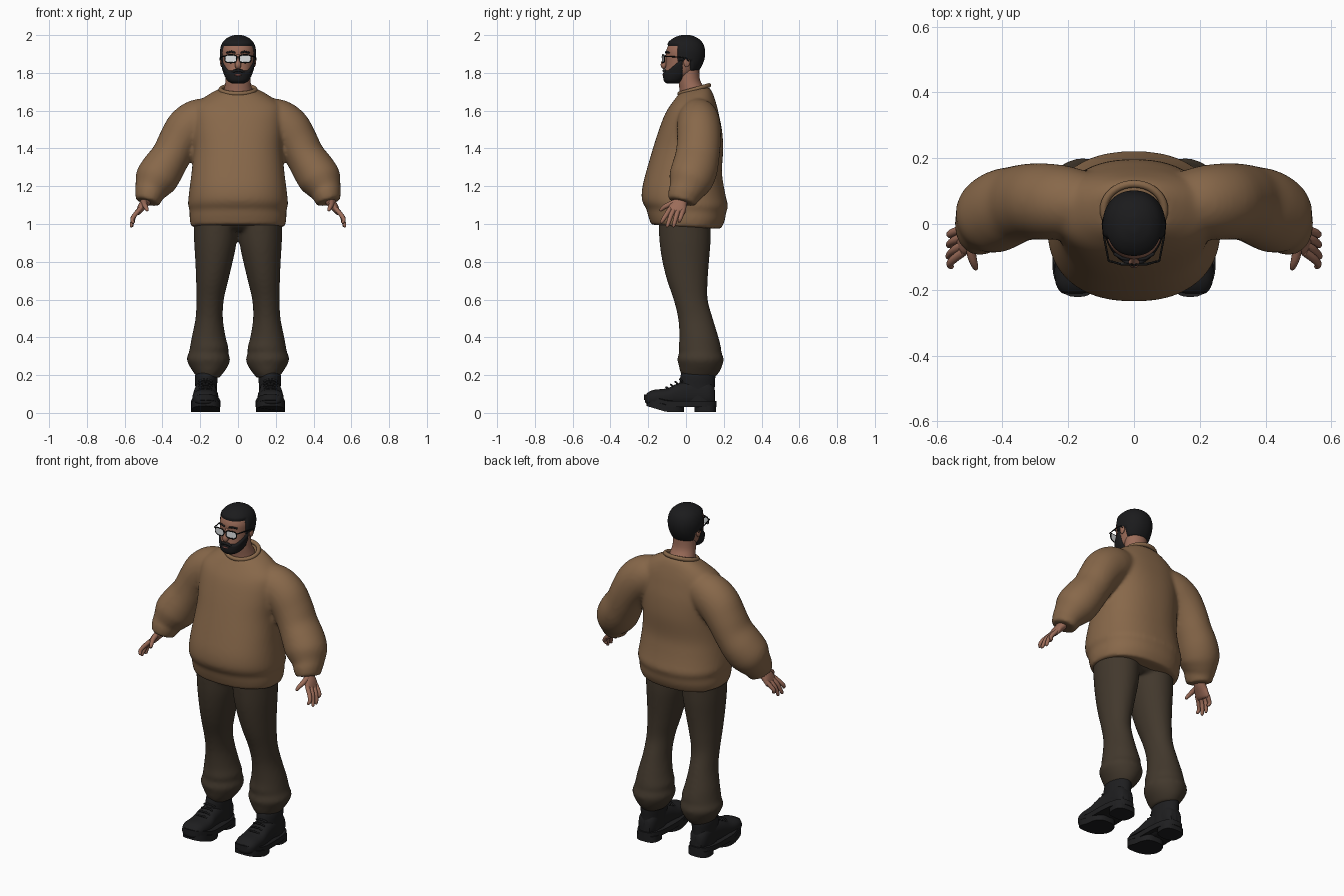
import bpy, bmesh
from math import sin, cos, pi, radians
from mathutils import Vector

if "Cube" in bpy.data.objects:
    bpy.data.objects.remove(bpy.data.objects["Cube"])


def material(name, *rgb):
    m = bpy.data.materials.new(name)
    m.use_nodes = True
    m.diffuse_color = (*rgb, 1)
    m.node_tree.nodes["Principled BSDF"].inputs["Base Color"].default_value = (*rgb, 1)
    return m


WOOL = material("tan wool", .245, .138, .068)
CLOTH = material("dark brown cloth", .055, .040, .026)
SKIN = material("skin", .33, .15, .10)
HAIR = material("black hair", .011, .011, .012)
LEATHER = material("black leather", .013, .013, .014)
FRAME = material("black frame", .006, .006, .006)
LENS = material("pale lens", .75, .77, .78)
LIP = material("lip", .24, .085, .07)


def spline(rows, k):
    """Catmull-Rom refinement of a list of equal-length rows."""
    out = []
    for i in range(len(rows) - 1):
        a, b, c, d = (rows[max(0, min(len(rows) - 1, i + j))] for j in (-1, 0, 1, 2))
        for s in range(k):
            t = s / k
            out.append([q + .5 * t * (r - p + t * (2*p - 5*q + 4*r - w + t * (3*(q - r) + w - p)))
                        for p, q, r, w in zip(a, b, c, d)])
    return out + [list(rows[-1])]


def skin_rings(bm, rings):
    """Bridge closed rings of points and cap both ends."""
    loops = [[bm.verts.new(p) for p in ring] for ring in rings]
    n = len(loops[0])
    for a, b in zip(loops, loops[1:]):
        for i in range(n):
            bm.faces.new((a[i], a[(i + 1) % n], b[(i + 1) % n], b[i]))
    bm.faces.new(loops[0][::-1])
    bm.faces.new(loops[-1])


def unit_ring(n, power):
    def soft(v):
        return (1 if v >= 0 else -1) * abs(v) ** (2 / power)
    return [(soft(cos(2*pi*i/n)), soft(sin(2*pi*i/n))) for i in range(n)]


def column(bm, rows, axis="z", n=40, k=4, power=2.0):
    """Rows: position, x range, other range, optional slope of z over y."""
    rings = []
    for t, a0, a1, b0, b1, *slope in spline(rows, k):
        ring = []
        for c, s in unit_ring(n, power):
            a = (a0 + a1) / 2 + c * (a1 - a0) / 2
            b = (b0 + b1) / 2 + s * (b1 - b0) / 2
            ring.append((a, b, t + b * slope[0] if slope else t) if axis == "z" else (a, t, b))
        rings.append(ring)
    skin_rings(bm, rings)


def tube(bm, rows, n=24, k=4):
    """Rows: x, y, z, radius across, radius along y."""
    rows = spline(rows, k)
    pts = [Vector(r[:3]) for r in rows]
    rings = []
    for i, r in enumerate(rows):
        t = (pts[min(i + 1, len(pts) - 1)] - pts[max(i - 1, 0)]).normalized()
        u = Vector((0, 1, 0)).cross(t).normalized()
        v = t.cross(u)
        rings.append([pts[i] + u * c * r[3] + v * s * r[4] for c, s in unit_ring(n, 2)])
    skin_rings(bm, rings)


def ball(bm, center, size):
    made = bmesh.ops.create_uvsphere(bm, u_segments=20, v_segments=12, radius=1)["verts"]
    for v in made:
        v.co = Vector(center) + Vector(p * q for p, q in zip(v.co, size))


def finish(bm, name, mat, mirror=False, fuse=0.0, angle=50):
    bmesh.ops.recalc_face_normals(bm, faces=bm.faces)
    me = bpy.data.meshes.new(name)
    bm.to_mesh(me)
    bm.free()
    me.materials.append(mat)
    me.polygons.foreach_set("use_smooth", [True] * len(me.polygons))
    me.set_sharp_from_angle(angle=radians(angle))
    ob = bpy.data.objects.new(name, me)
    bpy.context.collection.objects.link(ob)
    if mirror:
        ob.modifiers.new("mirror", "MIRROR").use_mirror_merge = False
    if fuse:
        r = ob.modifiers.new("fuse", "REMESH")
        r.mode, r.voxel_size, r.use_smooth_shade = "VOXEL", fuse, True
        s = ob.modifiers.new("relax", "SMOOTH")
        s.factor, s.iterations = .5, 6
    return ob


def wire(name, pts, radius, mat, cyclic=False, mirror=False):
    cu = bpy.data.curves.new(name, "CURVE")
    cu.dimensions, cu.bevel_depth, cu.bevel_resolution, cu.use_fill_caps = "3D", radius, 3, True
    sp = cu.splines.new("POLY")
    sp.points.add(len(pts) - 1)
    for p, co in zip(sp.points, pts):
        p.co = (*co, 1)
    sp.use_cyclic_u, sp.use_smooth = cyclic, True
    cu.materials.append(mat)
    ob = bpy.data.objects.new(name, cu)
    bpy.context.collection.objects.link(ob)
    if mirror:
        ob.modifiers.new("mirror", "MIRROR").use_mirror_merge = False


# Sweater: body and puffed sleeves fused into one surface
bm = bmesh.new()
body = [(.985, .248, -.185, .185, -.06), (1.03, .256, -.2, .205, -.06), (1.07, .256, -.21, .212, -.05),
        (1.10, .264, -.226, .222, -.03), (1.14, .262, -.235, .212, 0), (1.2, .255, -.23, .2, 0),
        (1.28, .245, -.21, .19, 0), (1.4, .235, -.175, .197, 0), (1.5, .24, -.143, .19, 0),
        (1.58, .24, -.112, .174, 0), (1.63, .225, -.085, .16, .05), (1.675, .16, -.055, .14, .15),
        (1.70, .105, -.035, .12, .22)]
column(bm, [(z, -w, w, f, b, s) for z, w, f, b, s in body], power=2.3, n=64)
tube(bm, [(.12, .06, 1.58, .09, .09), (.2, .065, 1.55, .115, .11), (.265, .068, 1.505, .118, .116),
          (.315, .068, 1.435, .108, .116), (.355, .06, 1.36, .104, .117), (.40, .045, 1.29, .112, .122),
          (.435, .025, 1.235, .112, .118), (.455, .008, 1.195, .094, .102), (.465, -.003, 1.172, .082, .09),
          (.47, -.012, 1.152, .076, .085), (.48, -.022, 1.115, .064, .074)], n=40)
finish(bm, "sweater", WOOL, mirror=True, fuse=.011)
wire("sweater_collar", [(.092*cos(a), .044 + .078*sin(a), 1.712 + .022*sin(a))
                        for a in (2*pi*i/40 for i in range(40))], .012, WOOL, True)

# Trousers: baggy legs gathered at the ankle, joined at the hips
bm = bmesh.new()
column(bm, [(1.06, .0, .235, -.145, .14), (1.0, .0, .235, -.145, .132), (.9, .008, .232, -.14, .13),
            (.8, .028, .226, -.125, .122), (.7, .052, .222, -.1, .115), (.6, .075, .22, -.066, .115),
            (.5, .08, .225, -.042, .142), (.4, .065, .245, -.035, .172), (.345, .05, .255, -.04, .186),
            (.32, .052, .26, -.036, .188), (.285, .042, .272, -.046, .2), (.25, .052, .258, -.038, .192),
            (.215, .075, .236, -.03, .176), (.185, .1, .215, -.015, .15)], n=40)
column(bm, [(.965, -.09, .09, -.1, .09), (1.0, -.2, .2, -.14, .128), (1.08, -.21, .21, -.14, .135)])
finish(bm, "trousers", CLOTH, mirror=True, fuse=.011)

# Boots: shaft and foot, rocker sole, heel, laces
bm = bmesh.new()
column(bm, [(.06, .112, .228, -.03, .155), (.13, .112, .226, -.035, .152),
            (.19, .108, .228, -.03, .155), (.22, .115, .22, -.02, .15)])
column(bm, [(-.216, .155, .2, .055, .085), (-.205, .13, .225, .045, .105), (-.17, .11, .24, .035, .122),
            (-.1, .104, .24, .035, .13), (-.045, .11, .235, .035, .155), (.04, .114, .228, .035, .175),
            (.12, .118, .224, .035, .17), (.152, .135, .205, .04, .13)], axis="y", power=2.5)
finish(bm, "boot_upper", LEATHER, mirror=True)
bm = bmesh.new()
for z0, z1, y0, y1, x0, x1 in ((.032, .062, -.222, .162, .092, .25), (.004, .04, -.21, -.01, .094, .248),
                               (.004, .04, .045, .158, .104, .236)):
    column(bm, [(z0, x0, x1, y0, y1), (z1, x0, x1, y0, y1)], k=1, power=2.8)
for v in bm.verts:
    v.co.z += max(0, -v.co.y - .1) * .3
finish(bm, "boot_sole", LEATHER, mirror=True)
for i in range(4):
    y, z = -.105 + .024 * i, .132 + .014 * i
    wire("boot_lace", [(.172 + .036*s, y + .012*abs(s), z + .004 - .012*s*s) for s in (-1, -.5, 0, .5, 1)],
         .005, LEATHER, mirror=True)

# Hands: palm, four fingers and thumb
bm = bmesh.new()
tube(bm, [(.472, -.015, 1.16, .034, .036), (.488, -.028, 1.12, .026, .036), (.51, -.043, 1.09, .021, .046),
          (.526, -.05, 1.063, .014, .046), (.53, -.052, 1.052, .006, .036)])
for ky, tx, ty, tz in ((-.085, .555, -.13, 1.008), (-.061, .565, -.1, .988),
                       (-.037, .562, -.066, .988), (-.014, .552, -.036, 1.012)):
    tube(bm, [(.518, ky, 1.08, .012, .013), (.546, .55*ky + .45*ty, 1.048, .012, .0125),
              (.56, .2*ky + .8*ty, .3*1.06 + .7*tz, .0105, .011), (tx, ty, tz, .008, .008),
              (tx - .001, ty - .001, tz - .005, .002, .002)], n=12, k=3)
tube(bm, [(.495, -.045, 1.12, .016, .016), (.495, -.085, 1.105, .0145, .0145), (.488, -.115, 1.09, .012, .012),
          (.481, -.134, 1.073, .008, .008), (.48, -.137, 1.069, .002, .002)], n=12, k=3)
finish(bm, "hand", SKIN, mirror=True)

# Head: the same form serves skull, hair and beard
HEAD = [(1.752, .03, -.10, -.04), (1.762, .048, -.11, -.02), (1.78, .06, -.113, .01), (1.805, .071, -.112, .05),
        (1.84, .08, -.107, .075), (1.88, .085, -.105, .09), (1.92, .086, -.104, .092), (1.955, .075, -.088, .08),
        (1.978, .052, -.06, .055), (1.99, .022, -.028, .024), (1.992, .004, -.006, .004)]


def head_form():
    bm = bmesh.new()
    column(bm, [(z, -w, w, f, b) for z, w, f, b in HEAD], n=96, k=8, power=2.2)
    bmesh.ops.recalc_face_normals(bm, faces=bm.faces)
    bm.normal_update()
    return bm


def hair_line(p):
    return max(p.z - 1.942, min(p.y + .045, p.z - 1.86), min(p.y - .022, p.z - 1.81))


def beard_line(p):
    cheek = 1.812 + max(0, p.y + .095) * .85
    return min(cheek - p.z, -.018 - p.y)


bm = head_form()
column(bm, [(1.66, -.085, .085, -.03, .125), (1.71, -.074, .074, -.034, .105),
            (1.76, -.066, .066, -.04, .075), (1.82, -.064, .064, -.04, .07)])
tube(bm, [(0, -.1, 1.895, .009, .008), (0, -.112, 1.87, .011, .012), (0, -.118, 1.845, .017, .016),
          (0, -.115, 1.832, .015, .014), (0, -.108, 1.826, .006, .006)], n=16)
for side in (-1, 1):
    ball(bm, (side * .086, .004, 1.858), (.009, .017, .028))
finish(bm, "head", SKIN, angle=80)
for name, line, depth in (("hair", hair_line, .009), ("beard", beard_line, .008)):
    bm = head_form()
    for v, push in [(v, max(-.01, min(depth, line(v.co) * .8))) for v in bm.verts]:
        v.co += v.normal * push
    finish(bm, name, HAIR, angle=80)

# Mouth, moustache and brows
bm = bmesh.new()
ball(bm, (0, -.117, 1.789), (.02, .008, .006))
finish(bm, "lips", LIP)
bm = bmesh.new()
tube(bm, [(.0, -.117, 1.812, .007, .007), (.02, -.115, 1.81, .008, .008), (.036, -.105, 1.793, .006, .006)], n=12)
finish(bm, "moustache", HAIR, mirror=True)
wire("eyebrow", [(.014, -.107, 1.906), (.035, -.105, 1.913), (.06, -.09, 1.906)], .005, HAIR, mirror=True)

# Glasses: rims, lenses, bridge and temples
rim = [(.038 + .031*c, -.123 + .3*max(0, .031*c), 1.875 + .021*s) for c, s in unit_ring(32, 3)]
wire("glasses_rim", rim, .0032, FRAME, True, mirror=True)
bm = bmesh.new()
skin_rings(bm, [[(x, y + d, z) for x, y, z in rim] for d in (-.0015, .0015)])
finish(bm, "lens", LENS, mirror=True, angle=30)
wire("glasses_bridge", [(-.009, -.123, 1.882), (0, -.127, 1.885), (.009, -.123, 1.882)], .003, FRAME)
wire("glasses_temple", [(.068, -.115, 1.888), (.077, -.112, 1.888), (.091, -.04, 1.884), (.095, .0, 1.878),
                        (.093, .015, 1.862)], .0032, FRAME, mirror=True)
